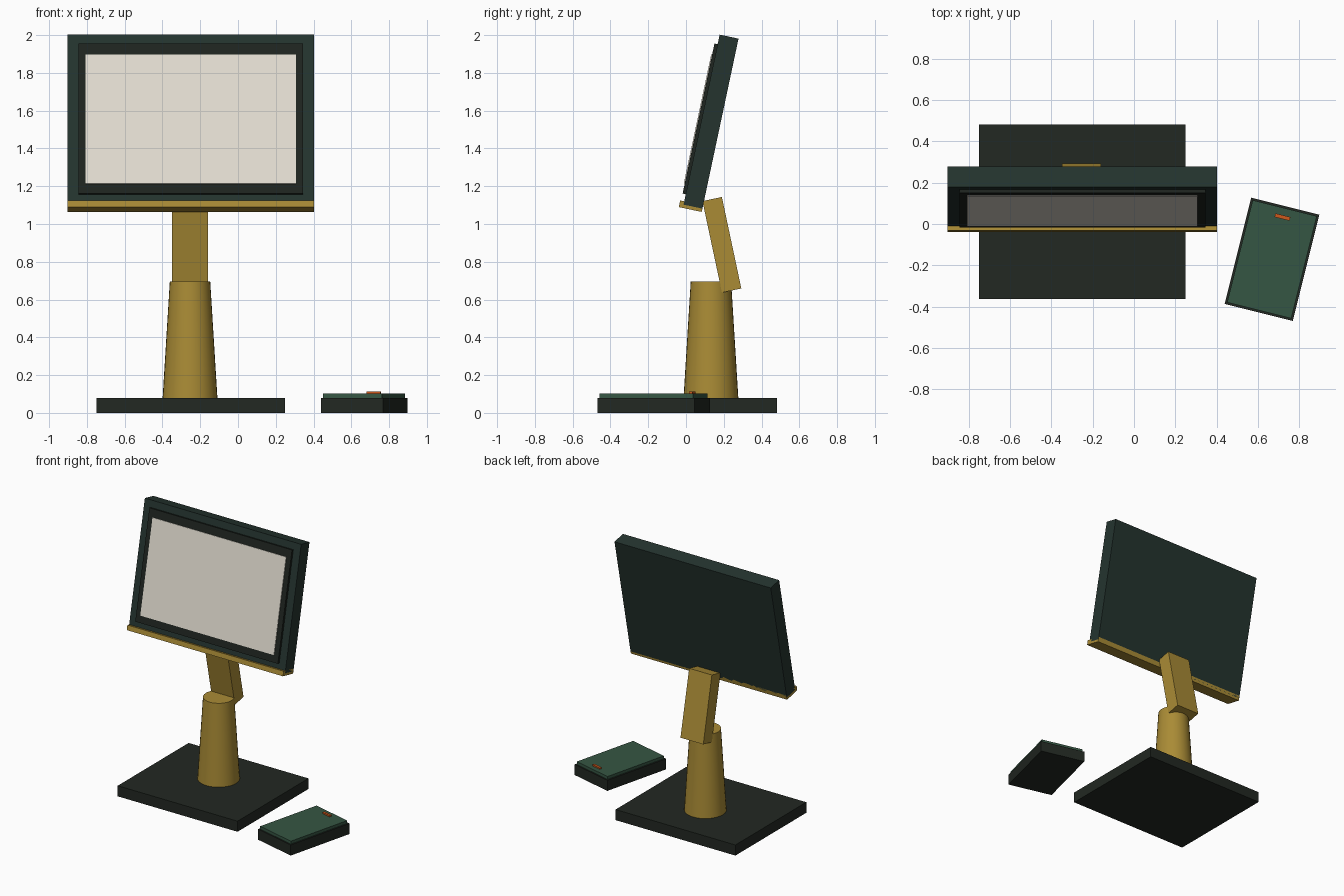
import bpy
import math
from mathutils import Matrix, Vector

if "Cube" in bpy.data.objects:
    bpy.data.objects.remove(bpy.data.objects["Cube"])


def material(name, r, g, b):
    m = bpy.data.materials.new(name)
    m.diffuse_color = (r, g, b, 1)
    m.use_nodes = True
    m.node_tree.nodes["Principled BSDF"].inputs["Base Color"].default_value = m.diffuse_color
    return m


DARK = material("dark_base", 0.016, 0.021, 0.016)
FRAME = material("dark_green", 0.018, 0.034, 0.028)
BEZEL = material("bezel_dark", 0.013, 0.018, 0.014)
GOLD = material("gold", 0.40, 0.26, 0.036)
SCREEN = material("screen_cream", 0.78, 0.74, 0.65)
PAD = material("pad_green", 0.036, 0.092, 0.056)
ORANGE = material("orange", 0.62, 0.10, 0.012)


def box(name, size, local, mat, frame=Matrix()):
    """Box of a given size, centred at a local point of a placed frame."""
    bpy.ops.mesh.primitive_cube_add(size=1)
    o = bpy.context.object
    o.name = name
    o.data.transform(Matrix.Diagonal((*size, 1)))
    o.matrix_world = frame @ Matrix.Translation(Vector(local))
    o.data.materials.append(mat)
    return o


def placed(loc, degrees, axis):
    return Matrix.Translation(Vector(loc)) @ Matrix.Rotation(math.radians(degrees), 4, axis)


# Stand: base plate, tapered column, tilted arm
box("base_plate", (1.0, 0.845, 0.08), (-0.25, 0.06, 0.04), DARK)

bpy.ops.mesh.primitive_cone_add(vertices=32, radius1=0.145, radius2=0.107,
                                depth=0.615, location=(-0.254, 0.132, 0.3875))
column = bpy.context.object
column.name = "column"
column.data.materials.append(GOLD)
bpy.ops.object.shade_smooth_by_angle()

arm = placed((-0.254, 0.19, 0.89), 12, 'X')
box("tilted_arm", (0.19, 0.105, 0.495), (0, 0, 0), GOLD, arm)

# Display head, leaning back
head = placed((-0.25, 0.1325, 1.542), -12, 'X')
box("display_frame", (1.304, 0.102, 0.92), (0, 0, 0), FRAME, head)
box("display_bezel", (1.19, 0.05, 0.812), (0, -0.043, 0.002), BEZEL, head)
box("display_screen", (1.115, 0.02, 0.70), (0, -0.063, -0.001), SCREEN, head)
box("lower_trim", (1.304, 0.124, 0.036), (0, -0.011, -0.46), GOLD, head)

# Handheld tablet lying beside the stand
tablet = placed((0.668, -0.171, 0), -14, 'Z')
box("tablet_body", (0.34, 0.53, 0.08), (0, 0, 0.04), DARK, tablet)
box("tablet_pad", (0.32, 0.51, 0.03), (0, 0, 0.087), PAD, tablet)
box("tablet_button", (0.075, 0.018, 0.02), (0, 0.211, 0.102), ORANGE, tablet)
